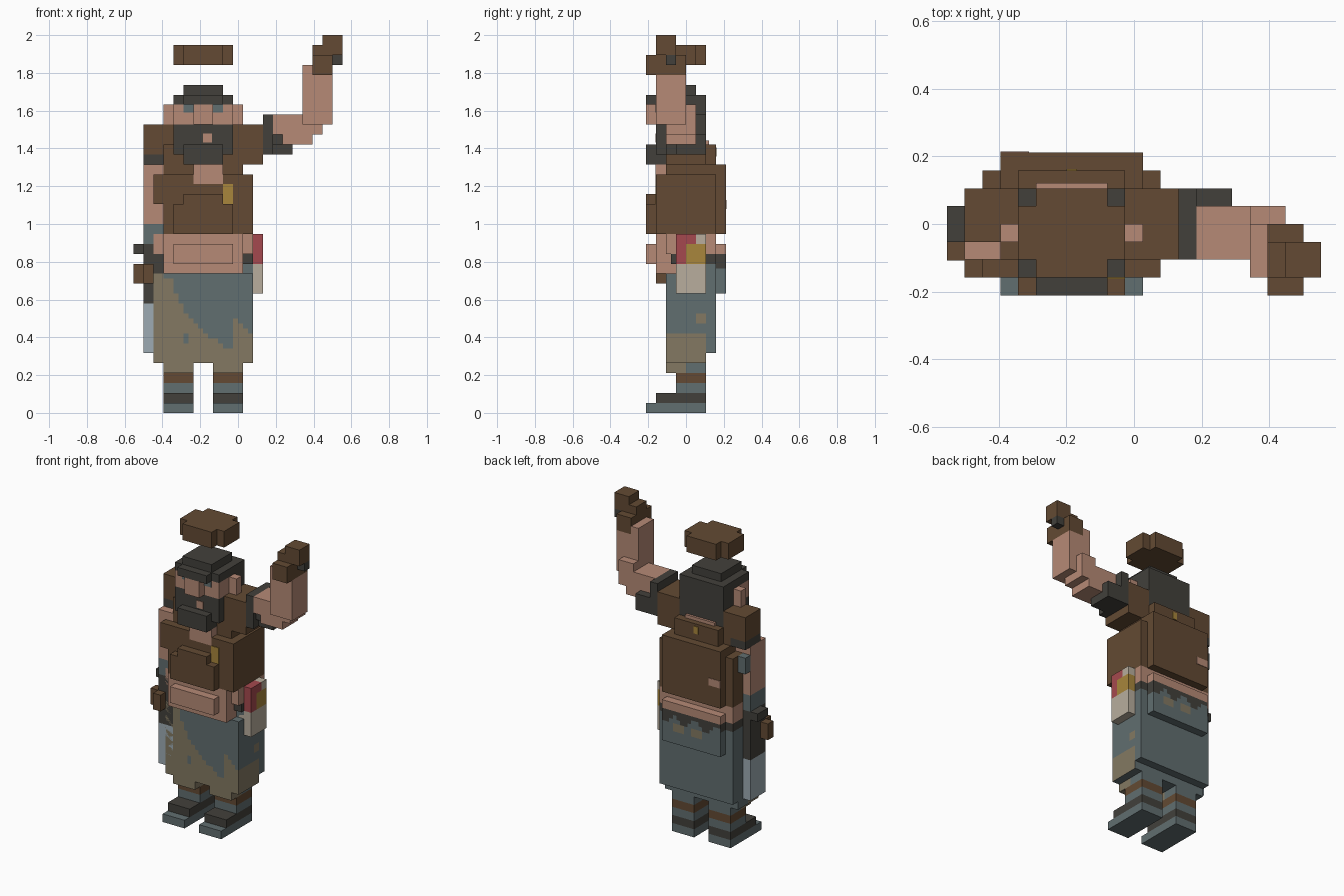
import bpy, bmesh, math
from mathutils import Vector

if "Cube" in bpy.data.objects:
    bpy.data.objects.remove(bpy.data.objects["Cube"], do_unlink=True)

V = 2 / 38                       # size of one block
ORIGIN = Vector((10.5, 4, 0))    # block coordinates of the world origin


def material(name, rgb):
    lin = [((c / 255 + 0.055) / 1.055) ** 2.4 for c in rgb] + [1]
    m = bpy.data.materials.new(name)
    m.use_nodes = True
    m.diffuse_color = lin
    bsdf = m.node_tree.nodes["Principled BSDF"]
    bsdf.inputs["Base Color"].default_value = lin
    bsdf.inputs["Roughness"].default_value = 0.9
    return m


BROWN = material("leather brown", (99, 74, 51))
SKIN = material("skin", (182, 138, 118))
DARK = material("charcoal", (66, 64, 59))
BLUE = material("slate cloth", (97, 110, 112))
KHAKI = material("khaki mud", (131, 121, 98))
STEEL = material("pale steel", (157, 171, 179))
RED = material("red", (165, 73, 78))
CREAM = material("cream", (184, 174, 157))
GOLD = material("gold", (168, 134, 60))


def part(name, mats, *boxes, cuts=0, rule=None):
    """Boxes (x0, x1, y0, y1, z0, z1) in block units; optional cuts and paint rule."""
    bm = bmesh.new()
    for x0, x1, y0, y1, z0, z1 in boxes:
        vs = bmesh.ops.create_cube(bm, size=1)["verts"]
        for v in vs:
            v.co = Vector((x0 + (v.co.x + .5) * (x1 - x0),
                           y0 + (v.co.y + .5) * (y1 - y0),
                           z0 + (v.co.z + .5) * (z1 - z0)))
    if cuts:
        for axis in range(3):
            lo = min(v.co[axis] for v in bm.verts)
            hi = max(v.co[axis] for v in bm.verts)
            no = Vector([float(a == axis) for a in range(3)])
            for s in range(1, math.ceil((hi - lo) / cuts)):
                bmesh.ops.bisect_plane(bm, geom=bm.verts[:] + bm.edges[:] + bm.faces[:],
                                       plane_co=no * (lo + s * cuts), plane_no=no)
    bm.normal_update()
    if rule:
        for f in bm.faces:
            f.material_index = rule(f.calc_center_median(), f.normal)
    for v in bm.verts:
        v.co = (v.co - ORIGIN) * V
    me = bpy.data.meshes.new(name)
    bm.to_mesh(me)
    bm.free()
    for m in mats if isinstance(mats, list) else [mats]:
        me.materials.append(m)
    ob = bpy.data.objects.new(name, me)
    bpy.context.collection.objects.link(ob)
    return ob


# Legs and boots
for side, x in (("right", 3), ("left", 8)):
    part(side + "_sole", BLUE, (x, x + 3, 0, 6, 0, 1))
    part(side + "_boot", DARK, (x, x + 3, 1, 6, 1, 2))
    part(side + "_sock", BLUE, (x, x + 3, 3, 6, 2, 3))
    part(side + "_boot_cuff", BROWN, (x, x + 3, 3, 6, 3, 4))
    part(side + "_trouser_hem", [BLUE, KHAKI], (x, x + 3, 2, 6, 4, 5),
         cuts=1, rule=lambda c, n: int(c.y < 4))

# Mud-stained trousers: height of the mud line across the front
MUD = ((2, 14), (3.9, 13.6), (4.3, 12), (5, 10.6), (6, 9.2), (7, 8.5), (8, 7.5),
       (9, 6.6), (9.8, 6.3), (9.95, 9.8), (10.5, 9.5), (11, 8.4), (12, 8))


def mud_height(x):
    for (xa, za), (xb, zb) in zip(MUD, MUD[1:]):
        if x <= xb:
            return za + (zb - za) * (x - xa) / (xb - xa)
    return 8


def mud(c, n):
    if n.y < -.5:
        if math.hypot(c.x - 5.4, c.z - 7.5) < .4:
            return 0
        return int(c.z < mud_height(c.x))
    if n.x > .5:
        spot = math.hypot(c.y - 5.4, c.z - 9.5) < .6
        return int(spot or c.z < min(8, 8 - (c.y - 4) * 1.2 if c.z < 6 else 8) and c.y < 6)
    if n.x < -.5:
        return int(c.y < 4 and c.z < 7)
    return 0


part("trousers", [BLUE, KHAKI], (2, 12, 2, 7, 6, 14), (2, 12, 2, 6, 5, 6),
     cuts=.5, rule=mud)
part("trouser_waist", BLUE, (2, 12, 3, 7, 14, 15))


def flap_paint(c, n):
    if c.z > 14.9 + .5 * math.sin(c.x * 2.2):
        return 2
    if n.y > .5 and min(math.hypot(c.x - a, (c.z - 13.9) * 1.4) for a in (6.2, 8.8)) < .9:
        return 1
    return 0


part("seat_flap", [BLUE, KHAKI, DARK], (3, 11, 7, 8, 12, 16), cuts=.5, rule=flap_paint)
part("belt", DARK, (2, 12, 2.5, 7, 15, 16))

# Bare waist and belly
part("waist", SKIN, (3, 11, 1, 7, 14, 18), (2, 12, 2, 7, 16, 18), (3, 11, 7, 8, 16, 17))
part("belly", SKIN, (4, 10, 0, 1, 15, 17))

# Leather tunic
part("tunic", BROWN, (2, 12, 3, 7, 18, 24), (2, 12, 1, 3, 21, 24), (11, 12, 1, 3, 18, 21),
     (3, 11, 1, 8, 18, 24), (3, 11, 2, 8, 24, 25))
part("tunic_pocket", BROWN, (4, 10, 0, 1, 18, 21), (5, 9, 0, 1, 21, 22))
part("collar", BROWN, (3, 11, 2, 6, 25, 27), (4, 10, 6, 7, 25, 27))
part("neck", SKIN, (6, 9, .95, 2, 23, 25), (5, 9, 5.9, 6.3, 26.9, 27.4))
part("brooch", GOLD, (9, 10, .92, 1.02, 21, 23))
part("collar_stud", GOLD, (6.7, 7.3, 6.95, 7.08, 25.8, 26.7))
part("tunic_tear", SKIN, (3, 4.6, 7.95, 8.06, 20.5, 21.4))

# Shoulders
part("right_shoulder", BROWN, (1, 4, 3, 6, 26, 29))
part("left_shoulder", BROWN, (10, 13, 2, 6, 25, 29))

# Lowered right arm with a blade
part("right_sleeve_trim", DARK, (1, 3, 3, 6, 25, 26))
part("right_arm", SKIN, (1, 2, 2, 5, 19, 25), (2, 3, 2, 5, 19, 21), (2, 3, 2, 5, 24, 25))
part("right_arm_patch", BLUE, (1, 2, 5, 6, 22, 24))
part("right_forearm_wrap", BLUE, (1, 3, 2, 5, 17, 19))
part("right_wrist_strap", DARK, (0, 3, 3, 5, 16, 17), (1, 3, 2, 3, 16, 17))
part("right_glove", DARK, (1, 3, 2, 5, 11, 16))
part("blade_guard", BROWN, (0, 2, 1.95, 3, 13, 15), (1, 2, 1, 2, 13, 15))
part("blade", STEEL, (1, 3, 2, 5, 6, 11))

# Raised left arm
part("left_sleeve_cuff", DARK, (13, 14, 2, 6, 26, 30), (14, 16, 3, 6, 26, 27),
     (14, 16, 5, 6, 27, 28), (14, 15, 2.5, 5, 27, 28))
part("left_elbow", SKIN, (14, 18, 2, 5, 28, 30), (15, 18, 2, 5, 27, 28),
     (17, 19, 2, 5, 28, 31))
part("left_forearm", SKIN, (17, 20, 1, 4, 29, 34), (17, 18, 1, 4, 34, 35))
part("left_glove", BROWN, (18, 20, 0, 4, 34, 36), (18, 21, 1, 3, 36, 37),
     (19, 21, 1, 3, 37, 38))
part("left_glove_grip", DARK, (20, 21, 2, 3, 35, 36))

# Hip pouch
part("pouch", CREAM, (11, 13, 3, 6, 12, 15), (11, 13, 5, 6, 17, 18))
part("pouch_red_roll", RED, (11, 13, 3, 4, 15, 18), (11, 13, 4, 5, 17, 18))
part("pouch_buckle", GOLD, (11, 13, 4, 6, 15, 17))

# Head
part("face", SKIN, (4, 10, 1, 4, 29, 31), (4, 10, 3, 4, 27, 29))
part("nose", SKIN, (6, 8, 0, 1, 29, 31))
part("ears", SKIN, (3, 4, 3, 4, 29, 31), (10, 11, 3, 4, 29, 31))
part("eyes", BLUE, *[(x, x + 1, .92, 1.02, 30.2, 31) for x in (5, 8)])
part("beard", DARK, (4, 10, 1, 3, 26, 29), (5, 9, 0, 3, 25, 27))
part("mouth", SKIN, (7, 7.9, .92, 1.02, 27.2, 28.1))
part("hair", DARK, (4, 10, 4, 6, 27, 31), (4, 10, 1, 6, 31, 32),
     (5, 9, 1, 5, 32, 33), (5, 9, 0, 1, 31, 32))

# Floating hat
part("hat", BROWN, (4, 10, 2, 5, 35, 37), (5, 9, 1, 6, 35, 37))
